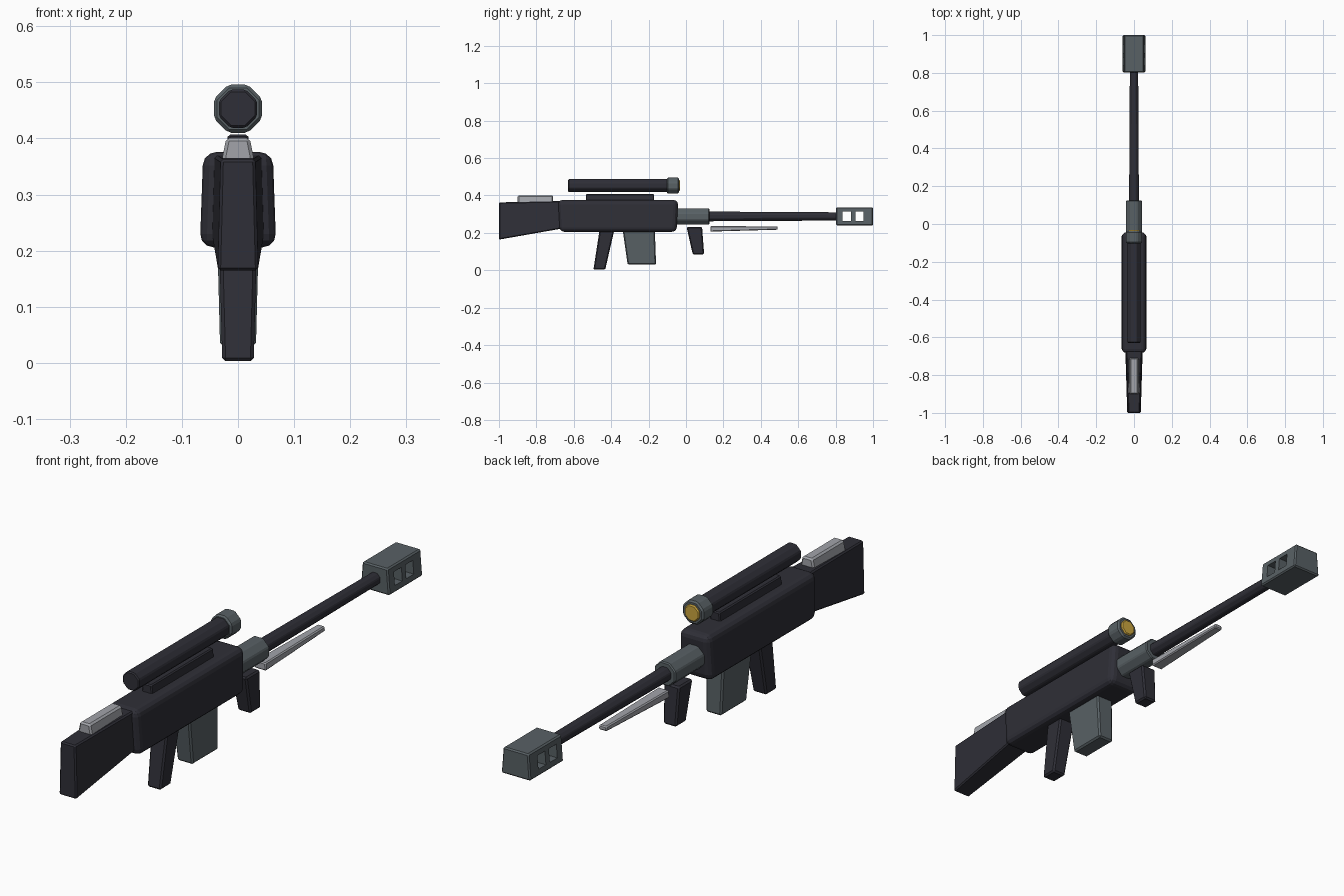
import bpy, bmesh, math
from mathutils import Matrix

cube = bpy.data.objects.get("Cube")
if cube:
    bpy.data.objects.remove(cube, do_unlink=True)


def material(name, r, g, b):
    m = bpy.data.materials.new(name)
    m.use_nodes = True
    m.diffuse_color = (r, g, b, 1)
    m.node_tree.nodes["Principled BSDF"].inputs["Base Color"].default_value = (r, g, b, 1)
    return m


DARK = material("dark polymer", 0.028, 0.028, 0.038)
GREY = material("gunmetal grey", 0.098, 0.119, 0.13)
LIGHT = material("light steel", 0.36, 0.37, 0.40)
GOLD = material("gold lens", 0.60, 0.38, 0.05)


def finish(name, bm, mat, bevel=0.0, segments=1):
    """Turn a bmesh into a named, coloured object with bevelled edges."""
    bmesh.ops.recalc_face_normals(bm, faces=bm.faces)
    if bevel:
        bmesh.ops.bevel(bm, geom=bm.edges[:], offset=bevel, segments=segments,
                        profile=0.5, affect='EDGES', clamp_overlap=True)
    mesh = bpy.data.meshes.new(name)
    bm.to_mesh(mesh)
    bm.free()
    mesh.materials.append(mat)
    ob = bpy.data.objects.new(name, mesh)
    bpy.context.collection.objects.link(ob)
    return ob


def block(name, corners, mat, bevel=0.006, segments=1):
    """Mirror a side outline of (y, z, half width) corners into a closed block."""
    bm = bmesh.new()
    right = [bm.verts.new((-w, y, z)) for y, z, w in corners]
    left = [bm.verts.new((w, y, z)) for y, z, w in corners]
    bm.faces.new(right)
    bm.faces.new(left)
    n = len(corners)
    for i in range(n):
        j = (i + 1) % n
        bm.faces.new((right[i], right[j], left[j], left[i]))
    return finish(name, bm, mat, bevel, segments)


def tube(name, y0, y1, z, r0, r1, mat, bevel=0.004):
    """Octagonal rod along y; r0 and r1 are measured to the flats."""
    bm = bmesh.new()
    k = 1 / math.cos(math.pi / 8)
    bmesh.ops.create_cone(bm, cap_ends=True, segments=8, radius1=r0 * k,
                          radius2=r1 * k, depth=y1 - y0)
    spin = Matrix.Rotation(math.pi / 8, 4, 'Z')
    lay = Matrix.Rotation(-math.pi / 2, 4, 'X')
    move = Matrix.Translation((0, (y0 + y1) / 2, z))
    bmesh.ops.transform(bm, matrix=move @ lay @ spin, verts=bm.verts)
    return finish(name, bm, mat, bevel)


# Body and stock
block("receiver", [(-0.685, 0.376, 0.062), (-0.675, 0.206, 0.068),
                   (-0.05, 0.206, 0.068), (-0.042, 0.376, 0.062)], DARK, 0.024, 3)
block("stock", [(-1.0, 0.363, 0.031), (-1.0, 0.164, 0.036),
                (-0.67, 0.222, 0.046), (-0.67, 0.37, 0.042)], DARK, 0.005)
block("cheek_rest", [(-0.90, 0.355, 0.030), (-0.71, 0.355, 0.030),
                     (-0.71, 0.401, 0.021), (-0.90, 0.401, 0.021)], LIGHT)

# Grips and magazine
block("pistol_grip", [(-0.46, 0.23, 0.034), (-0.495, 0.003, 0.028),
                      (-0.432, 0.003, 0.028), (-0.38, 0.23, 0.034)], DARK)
block("magazine", [(-0.34, 0.225, 0.037), (-0.312, 0.03, 0.032),
                   (-0.16, 0.03, 0.032), (-0.167, 0.225, 0.037)], GREY)
block("foregrip", [(0.003, 0.232, 0.032), (0.036, 0.085, 0.027),
                   (0.097, 0.085, 0.027), (0.086, 0.232, 0.032)], DARK)

# Scope
block("scope_rail", [(-0.535, 0.37, 0.022), (-0.17, 0.37, 0.022),
                     (-0.17, 0.407, 0.018), (-0.535, 0.407, 0.018)], DARK, 0.004)
tube("scope_tube", -0.63, -0.09, 0.453, 0.034, 0.034, DARK)
tube("scope_bell", -0.102, -0.038, 0.453, 0.043, 0.043, GREY, 0.006)
tube("scope_lens", -0.045, -0.032, 0.453, 0.030, 0.030, GOLD)

# Barrel and folded support
tube("barrel_shroud", -0.06, 0.125, 0.288, 0.043, 0.043, GREY)
tube("barrel", 0.11, 0.82, 0.288, 0.026, 0.022, DARK, 0.003)
block("support_bar", [(0.13, 0.207, 0.024), (0.49, 0.217, 0.017),
                      (0.49, 0.235, 0.015), (0.13, 0.236, 0.022)], LIGHT, 0.004)

# Muzzle brake with two through ports
brake = block("muzzle_brake", [(0.803, 0.337, 0.052), (0.803, 0.239, 0.060),
                               (1.0, 0.239, 0.060), (1.0, 0.337, 0.052)], GREY, 0.005)
for y in (0.86, 0.927):
    port = block("port_cutter", [(y - 0.022, 0.264, 0.1), (y + 0.022, 0.264, 0.1),
                                 (y + 0.022, 0.314, 0.1), (y - 0.022, 0.314, 0.1)], GREY, 0)
    port.hide_render = True
    cut = brake.modifiers.new("port", 'BOOLEAN')
    cut.operation = 'DIFFERENCE'
    cut.solver = 'EXACT'
    cut.object = port
    bpy.context.view_layer.objects.active = brake
    bpy.ops.object.modifier_apply(modifier=cut.name)
    bpy.data.objects.remove(port, do_unlink=True)
